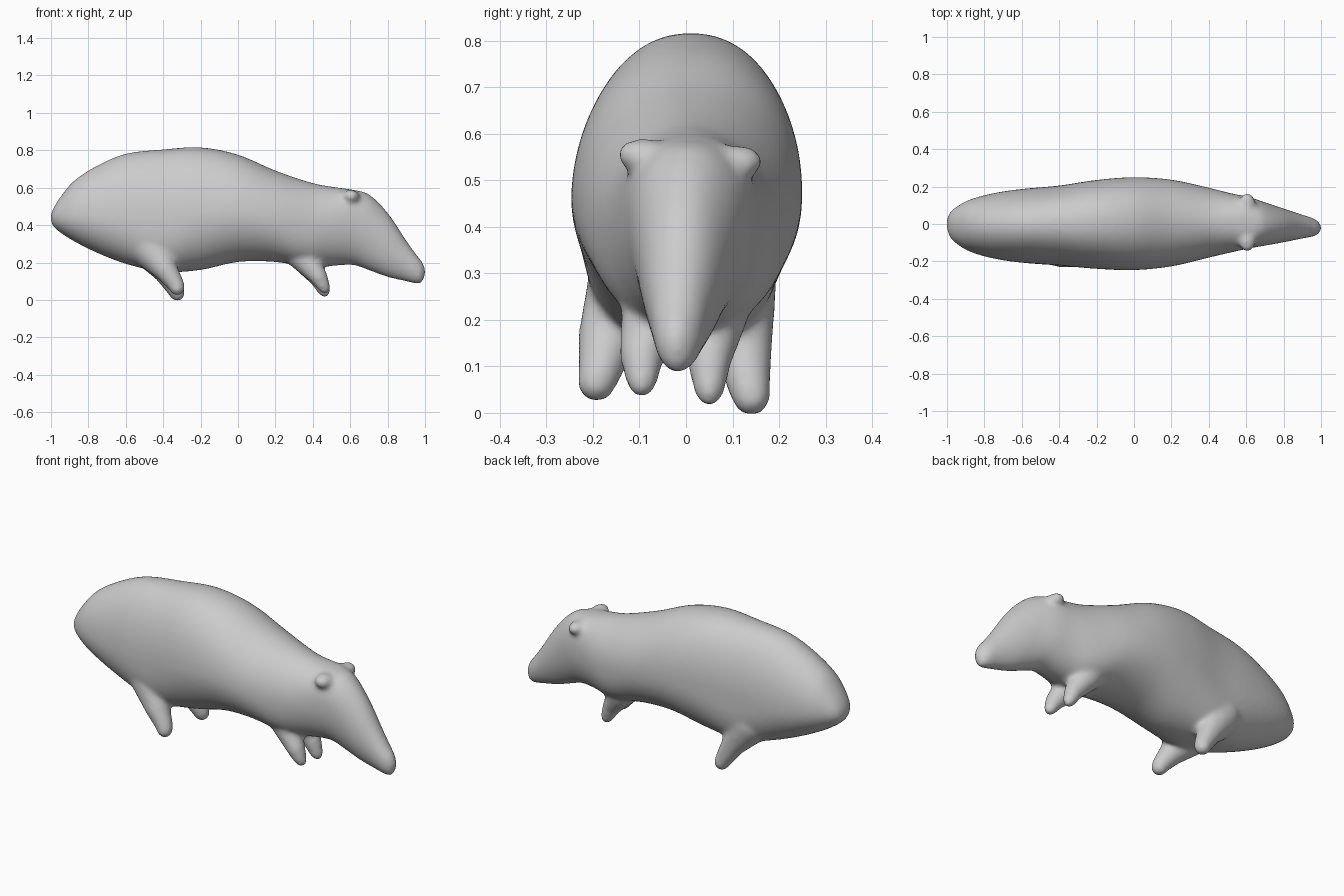
import bpy, bmesh, math
from mathutils import Vector, Matrix

if "Cube" in bpy.data.objects:
    bpy.data.objects.remove(bpy.data.objects["Cube"])

bm = bmesh.new()

# Body stations: x, bottom z, top z, right-hand y, left-hand y, height share of widest line
STATIONS = [
    (-1.00, .415, .46, -.03, .03, .5), (-.985, .39, .495, -.07, .062, .48),
    (-.95, .36, .55, -.105, .092, .45), (-.88, .315, .635, -.147, .13, .42),
    (-.75, .25, .72, -.185, .165, .40), (-.60, .193, .782, -.207, .187, .40),
    (-.40, .15, .805, -.222, .205, .43), (-.20, .16, .816, -.24, .235, .45),
    (0.0, .203, .777, -.247, .25, .45), (.20, .203, .692, -.227, .237, .46),
    (.40, .172, .625, -.18, .194, .5), (.52, .183, .603, -.152, .164, .53),
    (.62, .186, .588, -.13, .143, .55), (.70, .158, .565, -.116, .116, .55),
    (.80, .122, .467, -.098, .083, .5), (.90, .098, .319, -.078, .05, .5),
    (.955, .086, .242, -.068, .033, .5), (.985, .093, .205, -.055, .014, .5),
    (1.0, .125, .175, -.035, -.006, .5),
]


def spline(points, steps):
    """Smooth interpolation with uneven spacing in the first value."""
    out = []
    n = len(points)

    def slope(i):
        a, b = points[max(i - 1, 0)], points[min(i + 1, n - 1)]
        return [(q - p) / (b[0] - a[0]) for p, q in zip(a, b)]
    for i in range(n - 1):
        a, b, ma, mb = points[i], points[i + 1], slope(i), slope(i + 1)
        h = b[0] - a[0]
        for k in range(steps):
            t = k / steps
            h0, h1 = 2*t**3 - 3*t*t + 1, t**3 - 2*t*t + t
            h2, h3 = -2*t**3 + 3*t*t, t**3 - t*t
            out.append([h0*p + h1*h*m + h2*q + h3*h*w
                        for p, m, q, w in zip(a, ma, b, mb)])
    return out + [list(points[-1])]


def bump(x, centre, width):
    return math.exp(-((x - centre) / width) ** 2)


def power(v, e):
    return math.copysign(abs(v) ** e, v)


def loft(sections, sides=48):
    """Skin of egg-shaped sections along x, squarer at haunches, shoulders and crown."""
    rings = []
    for x, z0, z1, y0, y1, share in sections:
        zc = z0 + (z1 - z0) * share
        low = 1 - .30*bump(x, -.44, .17) - .18*bump(x, .34, .13)
        high = 1 - .08*bump(x, -.25, .3) - .2*bump(x, .60, .09)
        lean = .014*bump(x, -.25, .4)
        ring = []
        for i in range(sides):
            a = 2 * math.pi * i / sides
            e = high if math.sin(a) > 0 else low
            c, s = power(math.cos(a), e), power(math.sin(a), e)
            ring.append(bm.verts.new((
                x, (y0 + y1)/2 + (y1 - y0)/2*c + lean*max(s, 0),
                zc + s * (z1 - zc if s > 0 else zc - z0))))
        rings.append(ring)
    for r, s in zip(rings, rings[1:]):
        for i in range(sides):
            j = (i + 1) % sides
            bm.faces.new((r[i], r[j], s[j], s[i]))
    bm.faces.new(rings[0][::-1])
    bm.faces.new(rings[-1])


def limb(points, steps=8):
    """Tapered limb: a chain of overlapping balls (x, y, z, radius)."""
    for a, b in zip(points, points[1:]):
        for k in range(steps + 1):
            p = Vector(a).lerp(Vector(b), k / steps)
            bmesh.ops.create_icosphere(bm, subdivisions=3, radius=p[3],
                                       matrix=Matrix.Translation(p[:3]))


# Body and head
loft(spline(STATIONS, 5))

# Rear legs: thigh, shin, foot
for y, root, dz in ((-.185, -.095, .03), (.135, .08, 0)):
    limb([(-.62, root*.5, .36, .09), (-.47, root, .285, .116),
          (-.39, y*.9, .155 + dz*.4, .066), (-.335, y, .058 + dz, .047),
          (-.325, y*1.04, .034 + dz, .042)])

# Front legs
for y, root, dz in ((-.095, -.065, .03), (.05, .06, .012)):
    limb([(.25, root*.6, .31, .08), (.36, root, .215, .075),
          (.43, y, .11 + dz*.5, .049), (.455, y, .048 + dz, .037),
          (.463, y, .03 + dz, .03)])

# Ears: low flaps at the corners of the crown
for y, s, z in ((-.082, -1, .55), (.099, 1, .535)):
    m = (Matrix.Translation((.605, y, z)) @ Matrix.Rotation(s*math.radians(8), 4, 'X')
         @ Matrix.Rotation(math.radians(10), 4, 'Y')
         @ Matrix.Diagonal((.048, .068, .040, 1)))
    bmesh.ops.create_icosphere(bm, subdivisions=3, radius=1, matrix=m)

bmesh.ops.recalc_face_normals(bm, faces=bm.faces)
mesh = bpy.data.meshes.new("animal_body")
bm.to_mesh(mesh)
bm.free()
animal = bpy.data.objects.new("animal_body", mesh)
bpy.context.collection.objects.link(animal)

# Fuse everything into one smooth skin
remesh = animal.modifiers.new("fuse", 'REMESH')
remesh.mode = 'VOXEL'
remesh.voxel_size = .01
remesh.use_smooth_shade = True
smooth = animal.modifiers.new("soften", 'SMOOTH')
smooth.factor = .5
smooth.iterations = 20
